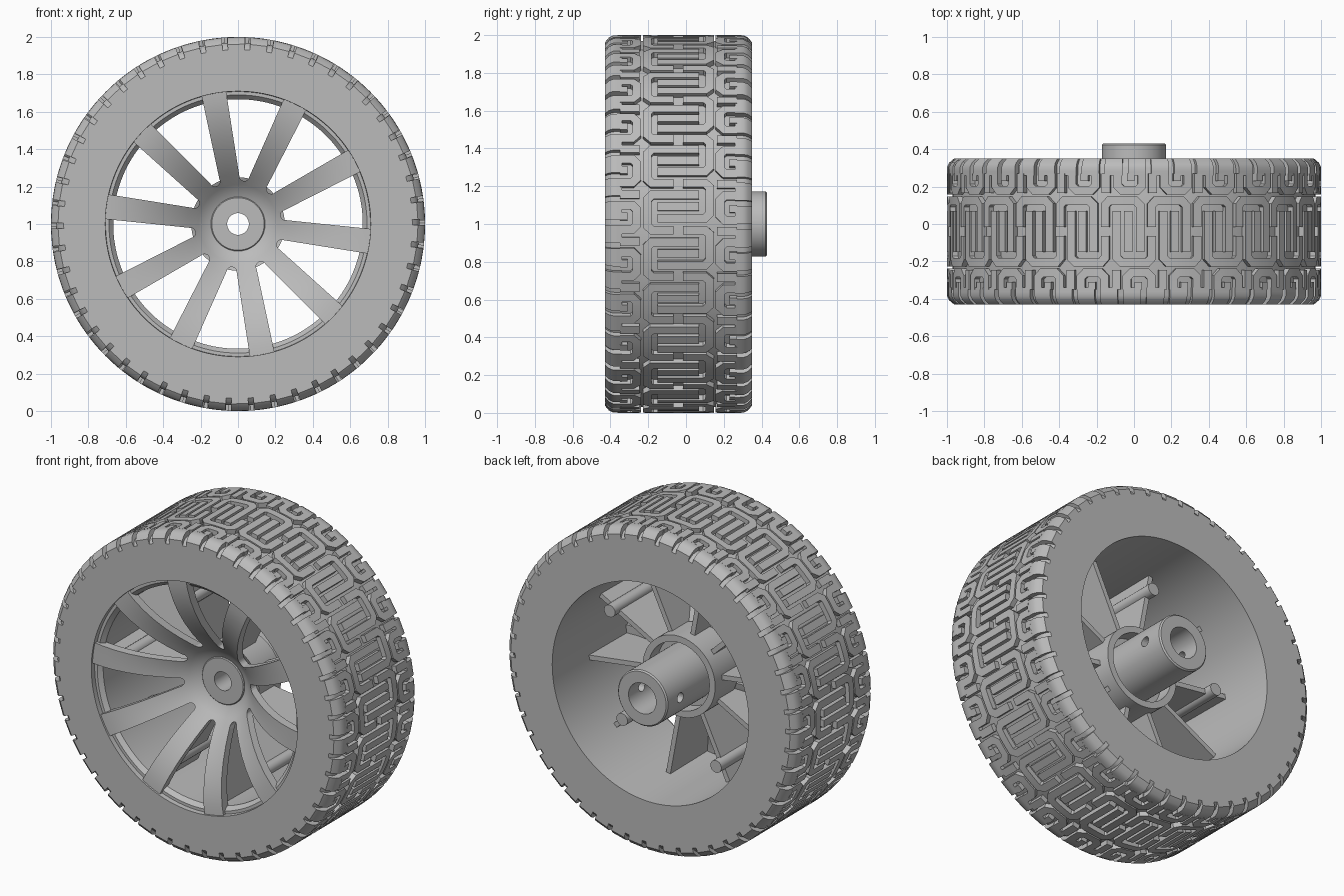
import bpy, bmesh
from math import sin, cos, pi, radians, hypot
from mathutils import Vector

if "Cube" in bpy.data.objects:
    bpy.data.objects.remove(bpy.data.objects["Cube"])

grey = bpy.data.materials.new("plain_grey")
grey.use_nodes = True
grey.diffuse_color = (0.5, 0.5, 0.5, 1)
grey.node_tree.nodes["Principled BSDF"].inputs["Base Color"].default_value = (0.5, 0.5, 0.5, 1)

SPOKES = 10
FIRST = radians(28.5)
STEP = 2 * pi / SPOKES
MID = -0.04       # middle of the tyre across its width
HALF = 0.39       # half the tyre width
TILES = 25        # tread repeats


def polar(r, y, a):
    return Vector((r * cos(a), y, 1 + r * sin(a)))


def activate(ob):
    bpy.ops.object.select_all(action='DESELECT')
    ob.select_set(True)
    bpy.context.view_layer.objects.active = ob


def finish(name, bm, smooth=True):
    bmesh.ops.recalc_face_normals(bm, faces=bm.faces)
    mesh = bpy.data.meshes.new(name)
    bm.to_mesh(mesh)
    bm.free()
    ob = bpy.data.objects.new(name, mesh)
    bpy.context.collection.objects.link(ob)
    mesh.materials.append(grey)
    if smooth:
        activate(ob)
        bpy.ops.object.shade_smooth_by_angle(angle=radians(30))
    return ob


def revolve(name, profile, n=96):
    """Spin a closed (radius, y) profile round the axle."""
    bm = bmesh.new()
    rings = [[bm.verts.new(polar(r, y, 2 * pi * i / n)) for r, y in profile] for i in range(n)]
    for i in range(n):
        a, b = rings[i], rings[(i + 1) % n]
        for j in range(len(profile)):
            k = (j + 1) % len(profile)
            bm.faces.new((a[j], a[k], b[k], b[j]))
    return finish(name, bm)


def prism(bm, low, high):
    """Close two matching outlines into a solid."""
    a = [bm.verts.new(p) for p in low]
    b = [bm.verts.new(p) for p in high]
    bm.faces.new(a)
    bm.faces.new(b[::-1])
    for i in range(len(a)):
        j = (i + 1) % len(a)
        bm.faces.new((a[i], b[i], b[j], a[j]))


def cut(ob, cutter):
    activate(ob)
    mod = ob.modifiers.new("cut", 'BOOLEAN')
    mod.operation = 'DIFFERENCE'
    mod.solver = 'EXACT'
    mod.object = cutter
    bpy.ops.object.modifier_apply(modifier=mod.name)
    bpy.data.objects.remove(cutter)
    bpy.ops.object.shade_smooth_by_angle(angle=radians(30))


# Tyre carcass with the rim barrel inside
def crown(y):
    e = max(0, abs(y - MID) - HALF + 0.05) / 0.05
    return 1 - 0.038 * e * e


DEPTH = 0.03
shoulder = [HALF, HALF - 0.015, HALF - 0.03, HALF - 0.05]
across = [MID - d for d in shoulder] + [MID + d for d in reversed(shoulder)]
outer = [(crown(y) - DEPTH, y) for y in across]
revolve("tyre_and_rim", [(0.71, -0.43)] + outer +
        [(0.677, 0.35), (0.667, -0.375), (0.69, -0.4), (0.708, -0.4)], 150)

# Tread: raised strokes as (around, across) paths with a width, repeated round the tyre
hook = [(0.03, -0.11), (0.03, 0.14), (0.055, 0.165), (0.195, 0.165), (0.2175, 0.14), (0.2175, 0.025)]
centre = [hook, [(0.185 - u, -t) for u, t in hook], [(0.0925, -0.11), (0.0925, 0.11)]]
edge = [([(0.02, 0.31), (0.02, 0.245), (0.045, 0.22), (0.125, 0.22), (0.15, 0.245), (0.15, 0.31)], 0.045),
        ([(0.08, 0.27), (0.08, 0.31)], 0.04),
        ([(0.2125, 0.205), (0.2125, 0.31)], 0.045),
        ([(0.0475, 0.3), (0.0475, HALF)], 0.095),
        ([(0.1725, 0.3), (0.1725, HALF)], 0.095)]
strokes = [(p, 0.045) for p in centre] + edge + [([(0.12 - u, -t) for u, t in p], w) for p, w in edge]


def resample(path):
    pts = []
    for p, q in zip(path, path[1:]):
        n = max(1, int(hypot(q[0] - p[0], q[1] - p[1]) / 0.02))
        pts += [Vector(p).lerp(Vector(q), i / n) for i in range(n)]
    return pts + [Vector(path[-1])]


def stroke_sides(path, width):
    pts = resample(path)
    pairs = []
    for i, p in enumerate(pts):
        before = (p - pts[max(i - 1, 0)]).normalized()
        after = (pts[min(i + 1, len(pts) - 1)] - p).normalized()
        t = (before + after).normalized()
        miter = max(0.5, t.dot(after), t.dot(before))
        side = Vector((-t.y, t.x)) * (width / 2 / miter)
        pairs.append((p + side, p - side))
    return pairs


bm = bmesh.new()
shapes = [stroke_sides(p, w) for p, w in strokes]
for tile in range(TILES):
    turn = 2 * pi * tile / TILES
    for pairs in shapes:
        rows = []
        for left, right in pairs:
            row = []
            for p, sink in ((left, 0.045), (left, 0), (right, 0), (right, 0.045)):
                y = MID + p.y
                a = turn + p.x * 2 * pi / (0.25 * TILES)
                row.append(bm.verts.new(polar(crown(y) - sink, y, a)))
            rows.append(row)
        for a, b in zip(rows, rows[1:]):
            for j in range(4):
                k = (j + 1) % 4
                bm.faces.new((a[j], a[k], b[k], b[j]))
        bm.faces.new(rows[0])
        bm.faces.new(rows[-1][::-1])
finish("tread_blocks", bm)

# Dished wheel face, with the spoke windows cut through it
dish = [(0.715, -0.42), (0.66, -0.417), (0.58, -0.402), (0.5, -0.375), (0.42, -0.337),
        (0.34, -0.287), (0.27, -0.235), (0.21, -0.182), (0.17, -0.15), (0.13, -0.135)]
face = revolve("spoked_face", dish + [(r, y + 0.055) for r, y in reversed(dish)])

bm = bmesh.new()
half = STEP / 2


def window_edge(r, w):
    """Point beside a spoke, in the window's own frame."""
    return (r * cos(half) + w * sin(half), r * sin(half) - w * cos(half))


inner = window_edge(0.255, 0.054)
tip = window_edge(0.8, 0.069)
arc = [(inner[0] - inner[1] * sin(t), inner[1] * cos(t))
       for t in [pi * i / 8 for i in range(9)]]
outline = [tip] + arc + [(tip[0], -tip[1])]
for i in range(SPOKES):
    a = FIRST + (i + 0.5) * STEP
    flat = [(x * cos(a) - s * sin(a), x * sin(a) + s * cos(a)) for x, s in outline]
    prism(bm, [(x, -0.6, 1 + z) for x, z in flat], [(x, 0.1, 1 + z) for x, z in flat])
cut(face, finish("window_cutter", bm, smooth=False))

# Stiffening fins behind the spokes
fin = [(0.674, 0.0), (0.674, -0.39), (0.58, -0.375), (0.42, -0.31), (0.3, -0.23), (0.22, -0.14), (0.22, 0.0)]
bm = bmesh.new()
for i in range(SPOKES):
    a = FIRST + i * STEP
    off = Vector((-sin(a), 0, cos(a))) * 0.015
    prism(bm, [polar(r, y, a) - off for r, y in fin], [polar(r, y, a) + off for r, y in fin])
finish("spoke_fins", bm, smooth=False)


def circle(x, z, r, n=20):
    return [(x + r * cos(2 * pi * k / n), z + r * sin(2 * pi * k / n)) for k in range(n)]


# Round posts on every second spoke
bm = bmesh.new()
for i in range(0, SPOKES, 2):
    c = polar(0.56, 0, FIRST + i * STEP)
    ring = circle(c.x, c.z, 0.038)
    prism(bm, [(x, -0.36, z) for x, z in ring], [(x, 0.05, z) for x, z in ring])
finish("spoke_posts", bm)

# Hub with stepped bore, cross hole and collar
hub = revolve("hub", [(0.058, -0.15), (0.14, -0.15), (0.145, -0.145), (0.145, -0.02), (0.172, -0.02),
                      (0.172, 0.422), (0.164, 0.43), (0.095, 0.43), (0.095, 0.1), (0.058, 0.1)], 64)
bm = bmesh.new()
ring = circle(0.3, 1, 0.03)
prism(bm, [(-0.3, y, z) for y, z in ring], [(0.3, y, z) for y, z in ring])
cut(hub, finish("cross_hole_cutter", bm, smooth=False))
revolve("hub_collar", [(0.15, -0.1), (0.25, -0.15), (0.25, 0.07), (0.21, 0.07), (0.21, -0.02), (0.15, -0.02)], 64)
